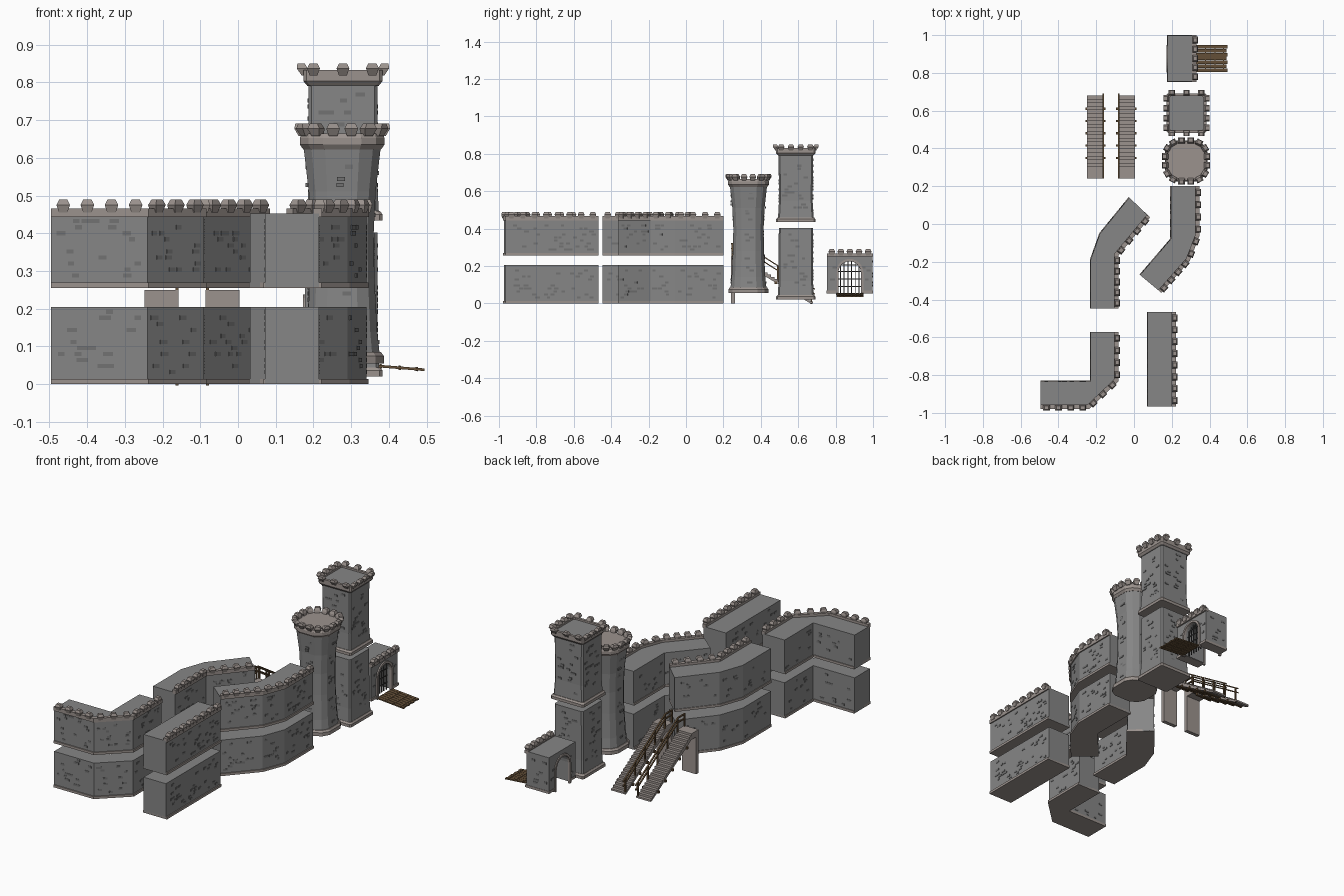
import bpy, bmesh, math, random
from mathutils import Vector as V

if "Cube" in bpy.data.objects:
    bpy.data.objects.remove(bpy.data.objects["Cube"])
random.seed(4)

def mat(name, c):
    m = bpy.data.materials.new(name)
    m.diffuse_color = (*c, 1)
    m.use_nodes = True
    m.node_tree.nodes["Principled BSDF"].inputs["Base Color"].default_value = m.diffuse_color
    return m
STONE = mat("stone", (.24, .24, .24))
BRICK = mat("dark_brick", (.17, .17, .17))
TRIM = mat("trim", (.33, .29, .27))
WOOD = mat("wood", (.13, .08, .04))
IRON = mat("iron", (.05, .05, .05))

# ---------- helpers ----------
def loft(bm, rings):
    vs = [[bm.verts.new(p) for p in r] for r in rings]
    n = len(vs[0])
    for a, b in zip(vs, vs[1:]):
        for i in range(n):
            j = (i + 1) % n
            bm.faces.new((a[i], a[j], b[j], b[i]))
    bm.faces.new(vs[0][::-1])
    bm.faces.new(vs[-1])

def finish(bm, name, m):
    bmesh.ops.recalc_face_normals(bm, faces=bm.faces)
    me = bpy.data.meshes.new(name)
    bm.to_mesh(me)
    bm.free()
    me.materials.append(m)
    ob = bpy.data.objects.new(name, me)
    bpy.context.collection.objects.link(ob)

def solid(name, rings, m):
    bm = bmesh.new()
    loft(bm, rings)
    finish(bm, name, m)

def flat(pts, z):
    return [(p[0], p[1], z) for p in pts]

def prism(name, pts, z0, z1, m):
    solid(name, [flat(pts, z0), flat(pts, z1)], m)

def side_prism(bm, prof, x0, x1):      # profile in (y, z) pushed along x
    loft(bm, [[(x, y, z) for y, z in prof] for x in (x0, x1)])

def box(bm, x0, x1, y0, y1, z0, z1):
    side_prism(bm, [(y0, z0), (y1, z0), (y1, z1), (y0, z1)], x0, x1)

def offset(path, d):                   # shift an open path to its right
    out = []
    for i, p in enumerate(path):
        ns = []
        for a, b in ((i - 1, i), (i, i + 1)):
            if a >= 0 and b < len(path):
                t = (V(path[b]) - V(path[a])).normalized()
                ns.append(V((t.y, -t.x)))
        n = sum(ns, V((0, 0))).normalized()
        out.append(V(p) + n * d / n.dot(ns[0]))
    return out

def merlon(bm, p, n, z, s=1.0, lean=0.0):   # faceted stone, leaning outward
    n = V((n[0], n[1], 0)).normalized()
    t = V((-n.y, n.x, 0))
    rings = []
    for h, w, d0, d1, l in ((0, .011, -.014, .008, 0), (.02, .018, -.016, .014, .7), (.034, .011, -.011, .009, 1)):
        c = V((p[0], p[1], z + h * s)) + n * lean * l
        rings.append([c + t * a * w * s + n * b * s for a, b in ((-1, d0), (1, d0), (1, d1), (-1, d1))])
    loft(bm, rings)

def merlon_row(bm, path, z, step, s=1.0, lean=0.0):
    for a, b in zip(path, path[1:]):
        a, b = V(a), V(b)
        k = max(1, round((b - a).length / step))
        d = b - a
        for i in range(k):
            merlon(bm, a + d * (i + .5) / k, (d.y, -d.x), z, s, lean)

def bricks(bm, path, z0, z1, density=170):  # slightly raised blocks on faces right of a path
    for a, b in zip(path, path[1:]):
        a, b = V(a), V(b)
        L = (b - a).length
        if L < .05:
            continue
        t = (b - a) / L
        n = V((t.y, -t.x))
        for i in range(int(L * (z1 - z0) * density * 2)):
            w, h = random.uniform(.008, .013), .0055
            c = a + t * random.uniform(.02, L - .02)
            z = round(random.uniform(z0 + .025, z1 - .02) / .016) * .016
            q = [c - t * w - n * .004, c + t * w - n * .004, c + t * w + n * .002, c - t * w + n * .002]
            loft(bm, [flat(q, z - h), flat(q, z + h)])

# ---------- curtain walls: outer path, inner path ----------
WALLS = {
    "straight_wall": ([(.215, -.965), (.215, -.467)], [(.072, -.965), (.072, -.467)]),
    "corner_wall": ([(-.495, -.972), (-.24, -.972), (-.09, -.83), (-.09, -.572)],
                    [(-.495, -.833), (-.23, -.833), (-.23, -.572)]),
    "convex_wall": ([(.14, -.36), (.29, -.19), (.34, -.06), (.34, .2)],
                    [(.032, -.27), (.195, -.08), (.195, .2)]),
    "concave_wall": ([(-.09, -.447), (-.09, -.165), (.08, .04)],
                     [(-.23, -.447), (-.23, -.19), (-.18, -.05), (-.025, .14)]),
}
for name, (outer, inner) in WALLS.items():
    body = outer + inner[::-1]
    foot = offset(outer, .006) + offset(inner, -.004)[::-1]
    bm = bmesh.new()
    for lvl, z0, z1 in (("lower", 0, .205), ("upper", .255, .452)):
        prism(f"{name}_{lvl}", body, z0 + .002, z1, STONE)
        prism(f"{name}_{lvl}_plinth", foot, z0, z0 + .014, TRIM)
        bricks(bm, outer, z0, z1)
        bricks(bm, inner[::-1], z0, z1, 90)
    finish(bm, f"{name}_bricks", BRICK)
    prism(f"{name}_parapet", offset(outer, .007) + offset(outer, -.016)[::-1], .443, .466, TRIM)
    bm = bmesh.new()
    merlon_row(bm, offset(outer, .002), .455, .062)
    finish(bm, f"{name}_merlons", TRIM)

# ---------- round tower ----------
UNIT = [(1, -.45), (1, .45), (.8, .8), (.45, 1), (-.45, 1), (-.8, .8),
        (-1, .45), (-1, -.45), (-.8, -.8), (-.45, -1), (.45, -1), (.8, -.8)]
def ring(r, z):
    return [(.276 + x * r * 1.03, .334 + y * r, z) for x, y in UNIT]
PROF = [(.098, .065), (.09, .14), (.083, .28), (.081, .40), (.086, .51), (.1, .635)]
solid("round_tower_body", [ring(r, z) for r, z in PROF], STONE)
solid("round_tower_base", [ring(.107, .055), ring(.107, .075), ring(.1, .085)], TRIM)
solid("round_tower_crown", [ring(.1, .622), ring(.109, .635), ring(.109, .652), ring(.104, .664)], TRIM)
bm = bmesh.new()
top = [p[:2] for p in ring(.104, 0)]
merlon_row(bm, (top + top[:1]), .657, .05, 1, .008)
finish(bm, "round_tower_merlons", TRIM)
bm = bmesh.new()
for (r0, z0), (r1, z1) in zip(PROF, PROF[1:]):
    pts = [p[:2] for p in ring((r0 + r1) / 2, 0)]
    bricks(bm, pts + pts[:1], z0 - .02, z1 + .02)
finish(bm, "round_tower_bricks", BRICK)

# ---------- square tower in two stacked pieces ----------
def sq(h, z, c=.008):
    q = []
    for sx, sy in ((1, 1), (-1, 1), (-1, -1), (1, -1)):
        e = [(sx * h, sy * (h - c)), (sx * (h - c), sy * h)]
        q += e if sx * sy > 0 else e[::-1]
    return [(.278 + x, .587 + y, z) for x, y in q]
solid("square_tower_lower", [sq(.097, .03), sq(.092, .12), sq(.091, .402)], STONE)
solid("square_tower_upper", [sq(.096, .44), sq(.09, .55), sq(.092, .81)], STONE)
for n, z in (("lower", .02), ("upper", .434)):
    solid(f"square_tower_{n}_base", [sq(.105, z), sq(.105, z + .016), sq(.098, z + .025)], TRIM)
bm = bmesh.new()                       # crown is a hollow rim around the roof
prism("square_tower_roof", [p[:2] for p in sq(.095, 0)], .79, .822, STONE)
rim = [sq(.094, .79), sq(.105, .803), sq(.105, .832), sq(.09, .832), sq(.09, .80)]
vs = [[bm.verts.new(p) for p in r] for r in rim]
for a, b in zip(vs, vs[1:] + vs[:1]):
    for i in range(8):
        j = (i + 1) % 8
        bm.faces.new((a[i], a[j], b[j], b[i]))
finish(bm, "square_tower_crown", TRIM)
bm = bmesh.new()
for n in ((1, 0), (-1, 0), (0, 1), (0, -1)):
    k = 4 if n[0] else 3
    for i in range(k):
        s = -.078 + .156 * i / (k - 1)
        merlon(bm, (.278 + n[0] * .102 + abs(n[1]) * s, .587 + n[1] * .102 + abs(n[0]) * s), n, .818, .95, .01)
finish(bm, "square_tower_merlons", TRIM)
bm = bmesh.new()
pts = [p[:2] for p in sq(.0915, 0)]
for z0, z1 in ((.04, .4), (.45, .8)):
    bricks(bm, pts + pts[:1], z0, z1)
finish(bm, "square_tower_bricks", BRICK)

# ---------- gatehouse ----------
def arch(r, zs, z0, n=12):             # arch line in (y, z)
    return ([(.875 - r, z0)] + [(.875 - r * math.cos(math.pi * i / n), zs + r * math.sin(math.pi * i / n))
            for i in range(n + 1)] + [(.875 + r, z0)])
bm = bmesh.new()
side_prism(bm, arch(.062, .165, .055) + [(.998, .055), (.998, .262), (.755, .262), (.755, .055)], .178, .322)
finish(bm, "gatehouse_body", STONE)
bm = bmesh.new()
for x0, x1 in ((.315, .33), (.172, .185)):
    side_prism(bm, arch(.06, .165, .045) + arch(.073, .165, .045)[::-1], x0, x1)
finish(bm, "gate_arch_trim", TRIM)
bm = bmesh.new()
for y0, y1 in ((.752, .81), (.94, 1.0)):
    box(bm, .176, .328, y0, y1, .054, .068)
box(bm, .308, .331, .753, 1.0, .25, .268)
finish(bm, "gatehouse_trim", TRIM)
bm = bmesh.new()
merlon_row(bm, [(.325, .755), (.325, .998)], .257, .049)
finish(bm, "gatehouse_merlons", TRIM)
bm = bmesh.new()
for y0, y1 in ((.755, .82), (.93, .998)):
    bricks(bm, [(.322, y0), (.322, y1)], .06, .22)
    bricks(bm, [(.178, y1), (.178, y0)], .06, .22)
bricks(bm, [(.322, .998), (.178, .998)], .06, .26)
bricks(bm, [(.178, .755), (.322, .755)], .06, .26)
finish(bm, "gatehouse_bricks", BRICK)
bm = bmesh.new()
for i in range(6):
    y = .825 + .02 * i
    h = .165 + math.sqrt(.062 ** 2 - (y - .875) ** 2)
    box(bm, .296, .302, y - .0025, y + .0025, .05, h)
for z in (.09, .13, .17, .205):
    w = .061 if z < .18 else .045
    box(bm, .297, .301, .875 - w, .875 + w, z - .0025, z + .0025)
finish(bm, "portcullis", IRON)

# ---------- drawbridge ----------
bm = bmesh.new()
def slope(x0, x1, y0, y1, dz, th):
    f = lambda x: .055 - (x - .33) * .08 + dz
    loft(bm, [[(x, y0, f(x)), (x, y1, f(x)), (x, y1, f(x) - th), (x, y0, f(x) - th)] for x in (x0, x1)])
for i in range(7):
    slope(.325, .494 - .004 * (i % 2), .805 + i * .0207, .8235 + i * .0207, 0, .007)
for x in (.375, .425, .47):
    slope(x, x + .007, .81, .945, .002, .011)
finish(bm, "drawbridge", WOOD)

# ---------- two stairs, railings facing each other ----------
def step_line(n=20):
    pts = [(.24, .25), (.305, .25)]
    for i in range(n):
        y, z = .305 + .375 * i / n, .25 - .24 * (i + 1) / n
        pts += [(y, z), (.305 + .375 * (i + 1) / n, z)]
    return pts
for side, x0, x1, xr in (("left", -.248, -.158, -.162), ("right", -.086, .004, -.081)):
    bm = bmesh.new()
    side_prism(bm, step_line() + [(.68, 0), (.665, 0), (.305, .215), (.262, .215), (.262, 0), (.24, 0)], x0, x1)
    finish(bm, f"{side}_stair", TRIM)
    bm = bmesh.new()
    for i in range(5):                 # cross beams under the flight
        y = .35 + i * .065
        z = .215 - (y - .305) * .597
        box(bm, x0 - .008, x1 + .008, y - .006, y + .006, z - .008, z + .006)
    for y in (.246, .31, .40, .49, .58, .67):
        z = .25 - max(0, y - .305) * .64
        box(bm, xr - .004, xr + .004, y - .004, y + .004, z - .02, z + .07)
    for h in (.04, .066):              # sloping and level rails
        line = [(.24, .25 + h), (.305, .25 + h), (.69, .006 + h)]
        side_prism(bm, line + [(y, z + .007) for y, z in line[::-1]], xr - .004, xr + .004)
    finish(bm, f"{side}_stair_railing", WOOD)
